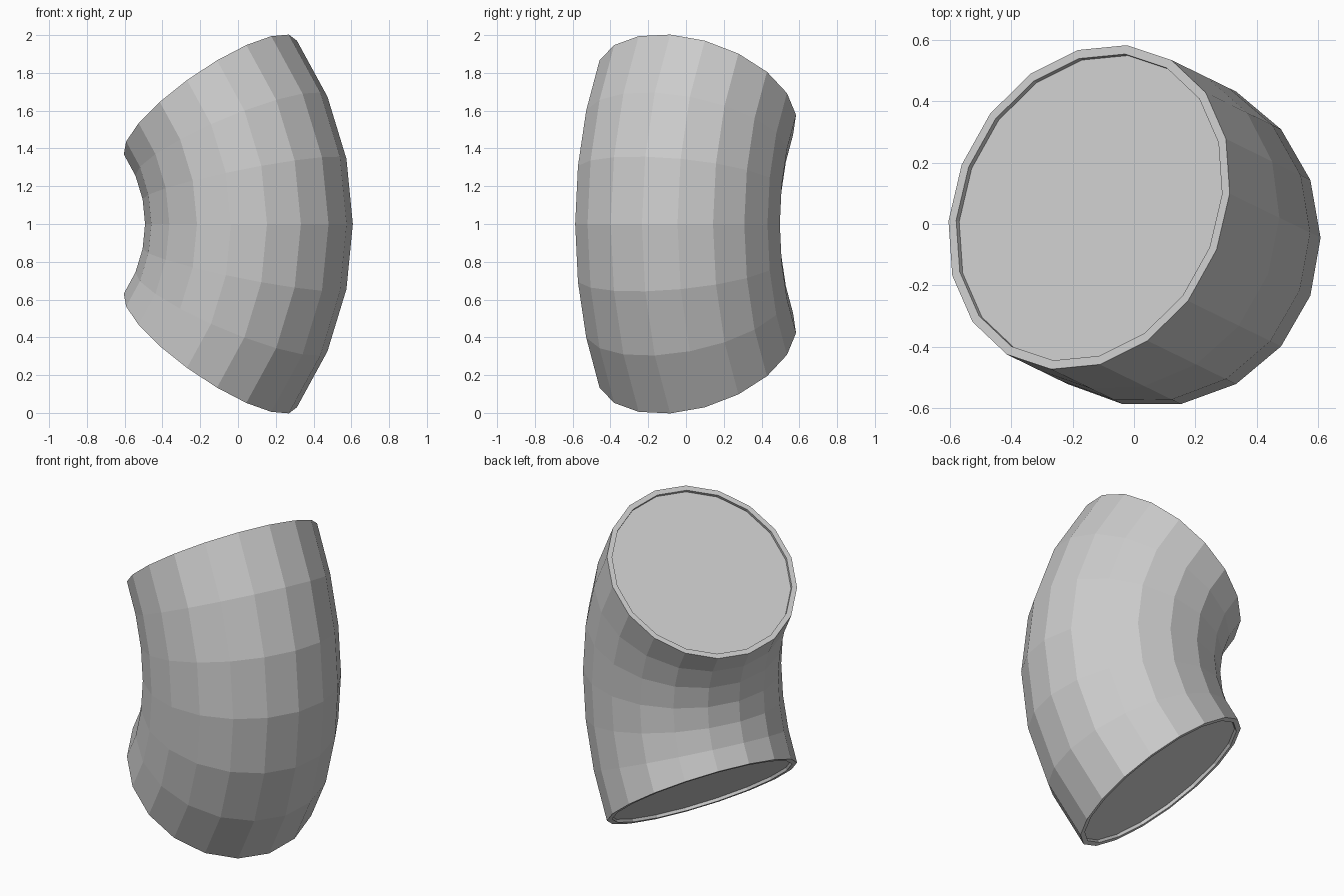
import bpy, bmesh
from math import sin, cos, radians
from mathutils import Vector, Matrix

cube = bpy.data.objects.get("Cube")
if cube:
    bpy.data.objects.remove(cube, do_unlink=True)

SIDES, SEGMENTS = 18, 6
TUBE, BEND = 0.55, 1.10            # tube radius, bend radius
HALF_ANGLE = radians(37.5)         # half of the bend sweep
INNER, RECESS = 0.52, 0.018        # cap inset radius and depth
FACING = radians(154)              # direction of the bend centre
MIDDLE = Vector((0.058, -0.045, 1))

grey = bpy.data.materials.new("light grey")
grey.use_nodes = True
colour = (0.6, 0.6, 0.6, 1)
grey.diffuse_color = colour
grey.node_tree.nodes["Principled BSDF"].inputs["Base Color"].default_value = colour

toward = Vector((cos(FACING), sin(FACING), 0))
side = Vector((-sin(FACING), cos(FACING), 0))
up = Vector((0, 0, 1))
pivot = MIDDLE + toward * BEND


def ring(bm, angle, radius, push=0):
    """Circle of vertices across the tube at a sweep angle, pushed along the tube."""
    out = -toward * cos(angle) + up * sin(angle)
    along = toward * sin(angle) + up * cos(angle)
    centre = pivot + out * BEND + along * push
    verts = []
    for i in range(SIDES):
        a = radians(6) + radians(360) * i / SIDES
        verts.append(bm.verts.new(centre + radius * (cos(a) * out - sin(a) * side)))
    return verts


bm = bmesh.new()
# Recessed cap, rim, swept wall, rim, recessed cap
rings = [ring(bm, -HALF_ANGLE, INNER, RECESS), ring(bm, -HALF_ANGLE, INNER)]
for s in range(SEGMENTS + 1):
    rings.append(ring(bm, HALF_ANGLE * (2 * s / SEGMENTS - 1), TUBE))
rings += [ring(bm, HALF_ANGLE, INNER), ring(bm, HALF_ANGLE, INNER, -RECESS)]

for low, high in zip(rings, rings[1:]):
    for i in range(SIDES):
        j = (i + 1) % SIDES
        bm.faces.new((low[i], low[j], high[j], high[i]))
bm.faces.new(rings[0])
bm.faces.new(rings[-1])
bmesh.ops.recalc_face_normals(bm, faces=bm.faces)

mesh = bpy.data.meshes.new("pipe_elbow")
bm.to_mesh(mesh)
bm.free()
mesh.materials.append(grey)
elbow = bpy.data.objects.new("pipe_elbow", mesh)
bpy.context.collection.objects.link(elbow)
